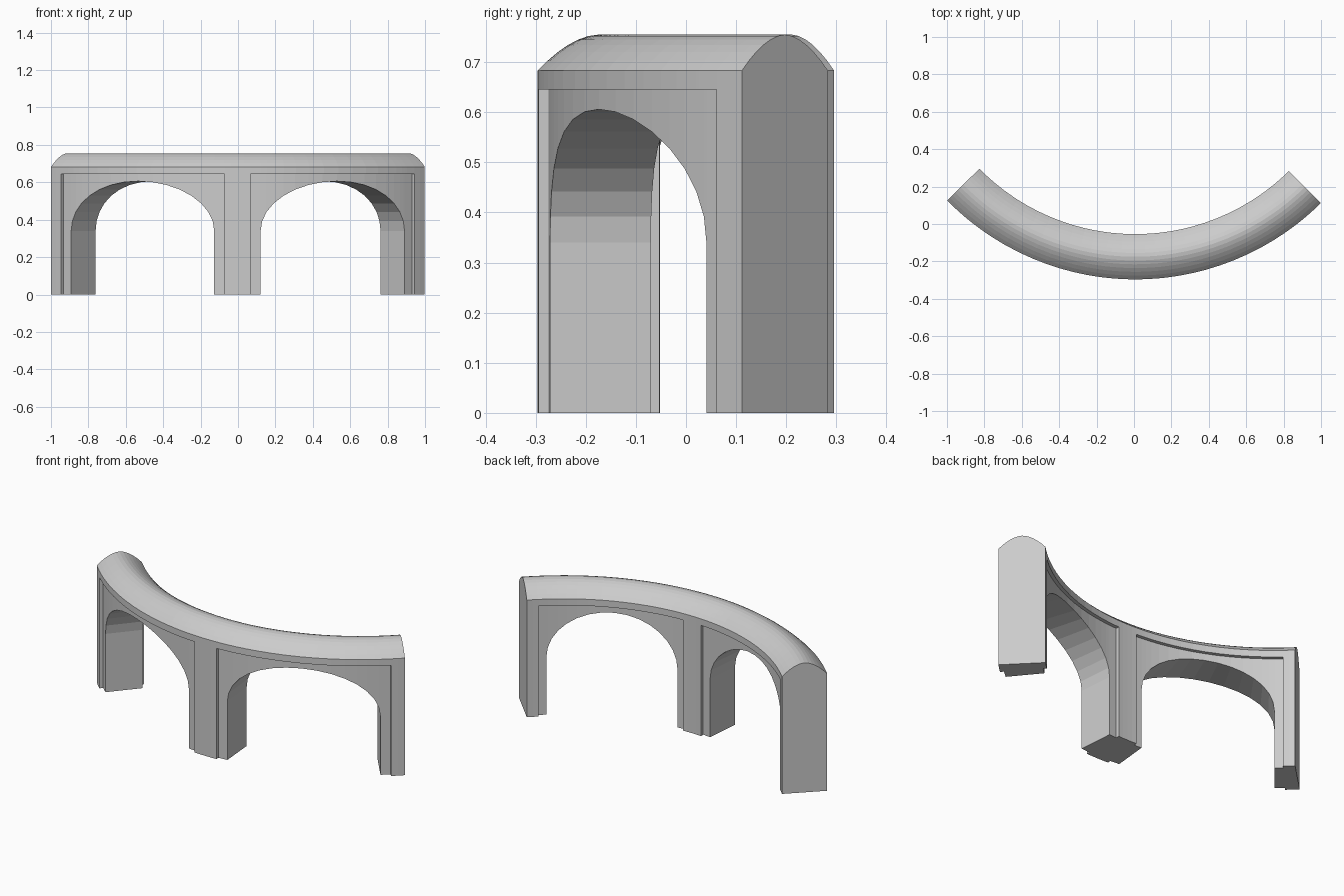
import bpy, bmesh
from math import sin, cos, pi, radians

if "Cube" in bpy.data.objects:
    bpy.data.objects.remove(bpy.data.objects["Cube"])

# Plan arc: centre, slight turn, inner and outer radius (angles in degrees)
CX, CY, TURN = 0.007, 1.114, -0.42
RI, RO, RECESS = 1.168, 1.41, 0.02
END, PANEL_IN, PANEL_OUT = 45.1, 2.85, 42.1
ARCH_MID, ARCH_HALF, SPRING, RISE = 22.5, 17.38, 0.34, 0.266
PANEL_TOP, EAVES, APEX = 0.645, 0.683, 0.755


def place(angle, r, z):
    a = radians(angle + TURN)
    return (CX + r * sin(a), CY - r * cos(a), z)


def spread(a, b, n):
    return [a + (b - a) * i / n for i in range(n + 1)]


def sweep(name, stations):
    """Skin open (r, z) sections along the arc and cap both ends."""
    bm = bmesh.new()
    rings = [[bm.verts.new(place(a, r, z)) for r, z in sec] for a, sec in stations]
    for p, q in zip(rings, rings[1:]):
        for i in range(len(p) - 1):
            f = bm.faces.new((p[i], p[i + 1], q[i + 1], q[i]))
            if f.calc_area() < 1e-7:
                bm.faces.remove(f)
    bm.faces.new(rings[0])
    bm.faces.new(rings[-1])
    bmesh.ops.remove_doubles(bm, verts=bm.verts, dist=1e-5)
    bmesh.ops.dissolve_degenerate(bm, edges=bm.edges, dist=1e-5)
    bmesh.ops.recalc_face_normals(bm, faces=bm.faces)
    me = bpy.data.meshes.new(name)
    bm.to_mesh(me)
    bm.free()
    ob = bpy.data.objects.new(name, me)
    bpy.context.collection.objects.link(ob)
    return ob


def wall(low=0.0, d=0.0):
    """Wall section with underside height and panel recess depth."""
    return [(RI, EAVES), (RI, PANEL_TOP), (RI + d, PANEL_TOP), (RI + d, low),
            (RO - d, low), (RO - d, PANEL_TOP), (RO, PANEL_TOP), (RO, EAVES)]


# Right half of the arcade: pier, recessed panel with arch, end pier
half = [(a, wall()) for a in spread(0, PANEL_IN, 2)]
half += [(a, wall(0, RECESS)) for a in (PANEL_IN, ARCH_MID - ARCH_HALF)]
for i in range(17):
    t = pi * i / 16
    half.append((ARCH_MID - ARCH_HALF * cos(t),
                 wall(SPRING + RISE * sin(t), RECESS)))
half += [(a, wall(0, RECESS)) for a in (ARCH_MID + ARCH_HALF, PANEL_OUT)]
half += [(a, wall()) for a in spread(PANEL_OUT, END, 2)]

# Arched wall, mirrored about the middle pier
sweep("arched_wall", [(-a, s) for a, s in reversed(half[1:])] + half)

# Rounded coping on top
mid, hw = (RI + RO) / 2, (RO - RI) / 2
coping = [(mid + hw * t, EAVES + (APEX - EAVES) * (1 - abs(t) ** 1.8))
          for t in spread(-1, 1, 12)]
roof_angles = sorted({round(a, 4) for a, _ in half} | {-round(a, 4) for a, _ in half})
sweep("rounded_coping", [(a, coping) for a in roof_angles])
